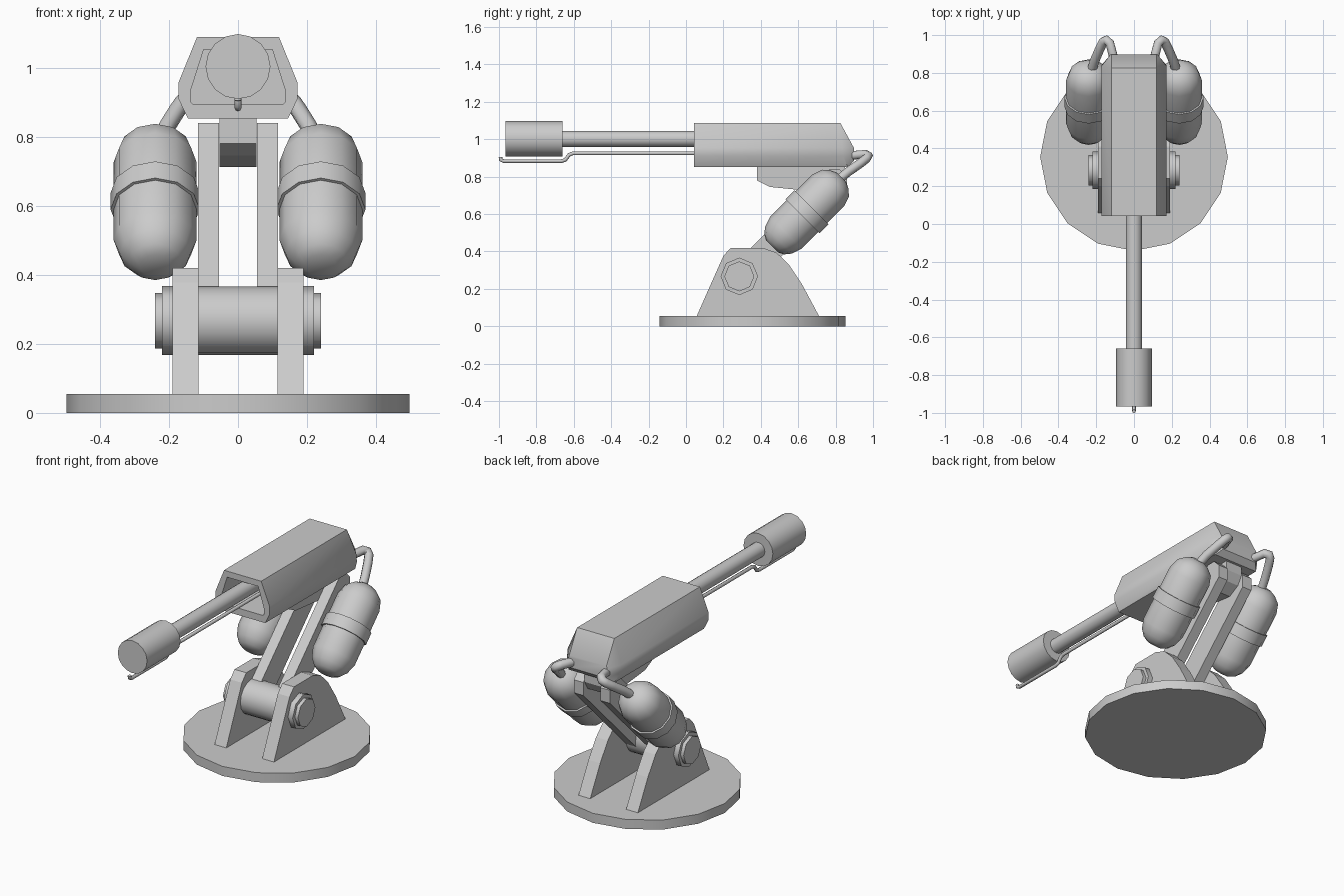
import bpy, bmesh, math
from mathutils import Vector

if "Cube" in bpy.data.objects:
    bpy.data.objects.remove(bpy.data.objects["Cube"])


def finish(name, bm, smooth=0):
    bmesh.ops.recalc_face_normals(bm, faces=bm.faces)
    me = bpy.data.meshes.new(name)
    bm.to_mesh(me)
    bm.free()
    ob = bpy.data.objects.new(name, me)
    bpy.context.collection.objects.link(ob)
    if smooth:
        shade(ob, smooth)
    return ob


def shade(ob, angle):
    bpy.ops.object.select_all(action='DESELECT')
    ob.select_set(True)
    bpy.context.view_layer.objects.active = ob
    bpy.ops.object.shade_smooth_by_angle(angle=math.radians(angle))


def loft(name, rings, smooth=0):
    """Skin a list of equal-length point rings and cap both ends."""
    bm = bmesh.new()
    vs = [[bm.verts.new(p) for p in ring] for ring in rings]
    n = len(vs[0])
    for a, b in zip(vs, vs[1:]):
        for i in range(n):
            j = (i + 1) % n
            bm.faces.new((a[i], a[j], b[j], b[i]))
    bm.faces.new(vs[0])
    bm.faces.new(vs[-1])
    return finish(name, bm, smooth)


def plate(name, profile, x0, x1):
    """Extrude a (y, z) profile along x."""
    return loft(name, [[(x, y, z) for y, z in profile] for x in (x0, x1)])


def turned(name, profile, sides, centre, axis, smooth=50):
    """Turn a (distance along axis, radius) profile round an axis."""
    rot = Vector(axis).to_track_quat('Z', 'Y').to_matrix()
    rings = []
    for s, r in profile:
        rings.append([Vector(centre) + rot @ Vector(
            (r * math.cos(2 * math.pi * i / sides),
             r * math.sin(2 * math.pi * i / sides), s)) for i in range(sides)])
    return loft(name, rings, smooth)


def tube(name, points, radius):
    cu = bpy.data.curves.new(name, 'CURVE')
    cu.dimensions = '3D'
    cu.bevel_depth = radius
    cu.bevel_resolution = 2
    cu.use_fill_caps = True
    sp = cu.splines.new('POLY')
    sp.points.add(len(points) - 1)
    for p, co in zip(sp.points, points):
        p.co = (*co, 1)
    ob = bpy.data.objects.new(name, cu)
    bpy.context.collection.objects.link(ob)
    bpy.ops.object.select_all(action='DESELECT')
    ob.select_set(True)
    bpy.context.view_layer.objects.active = ob
    bpy.ops.object.convert(target='MESH')
    shade(bpy.context.view_layer.objects.active, 70)


# Round base
turned("base_disc", [(0, .497), (.055, .497)], 16, (0, .355, 0), (0, 0, 1))

# Pivot barrel between the brackets
PIVOT = (0, .285, .267)
turned("pivot_axle", [(-.13, .099), (.13, .099)], 16, PIVOT, (1, 0, 0))

bracket = [(.055, .05), (.2, .377), (.24, .42), (.41, .42), (.485, .393),
           (.55, .33), (.62, .225), (.714, .05)]
arm = [(.25, .323), (.767, .84), (.82, .84), (.86, .80), (.86, .725), (.35, .215)]
tank = [(-.264, .045), (-.248, .075), (-.215, .102), (-.16, .12),
        (.16, .12), (.215, .102), (.245, .068), (.26, .035)]
hose = [(.228, .80, .77), (.208, .865, .825), (.18, .93, .87), (.162, .965, .897),
        (.146, .975, .911), (.128, .958, .92), (.105, .87, .912)]

for s, side in ((-1, "left"), (1, "right")):
    # Bracket, washer and bolt
    plate(side + "_bracket", bracket, s * .115, s * .19)
    turned(side + "_washer", [(.18, .1), (.22, .1)], 8, PIVOT, (s, 0, 0))
    turned(side + "_bolt", [(.21, .08), (.24, .08)], 8, PIVOT, (s, 0, 0))
    # Leaning arm
    plate(side + "_arm", arm, s * .055, s * .116)
    # Tank with strap and hose
    mid = (s * .24, .647, .613)
    turned(side + "_tank", tank, 12, mid, (0, 1, 1))
    turned(side + "_tank_strap", [(-.034, .129), (.034, .129)], 12, mid, (0, 1, 1))
    tube(side + "_hose", [(s * x, y, z) for x, y, z in hose], .025)

# Knuckle joining the arms to the housing
plate("knuckle", [(.38, .87), (.38, .78), (.45, .745), (.6, .73), (.75, .712),
                  (.82, .75), (.85, .80), (.85, .87)], -.054, .054)


# Housing: closed tapered back, hollow front
def section(half, ys):
    right = [(x, y, z) for (x, z), y in zip(half, ys)]
    return right + [(-x, y, z) for x, y, z in reversed(right)]


outer = [(.119, 1.088), (.173, .955), (.173, .91), (.145, .853)]
inner = [(.099, 1.053), (.136, .937), (.136, .9), (.13, .893)]
back = [(.119, .955), (.124, .94), (.124, .91), (.115, .885)]
loft("housing", [section(back, [.897] * 4),
                 section(outer, [.825, .835, .84, .865]),
                 section(outer, [.042] * 4),
                 section(inner, [.042] * 4),
                 section(inner, [.78] * 4)], 40)

# Barrel, muzzle and feed pipe
turned("barrel", [(-.79, .043), (.68, .043)], 16, (0, 0, 1.002), (0, -1, 0))
turned("muzzle", [(.66, .094), (.965, .094)], 16, (0, 0, 1.003), (0, -1, 0))
tube("feed_pipe", [(0, .79, .925), (0, -.605, .925), (0, -.625, .917), (0, -.645, .89),
                   (0, -.665, .883), (0, -.975, .883), (0, -.99, .89), (0, -.992, .905)], .01)
